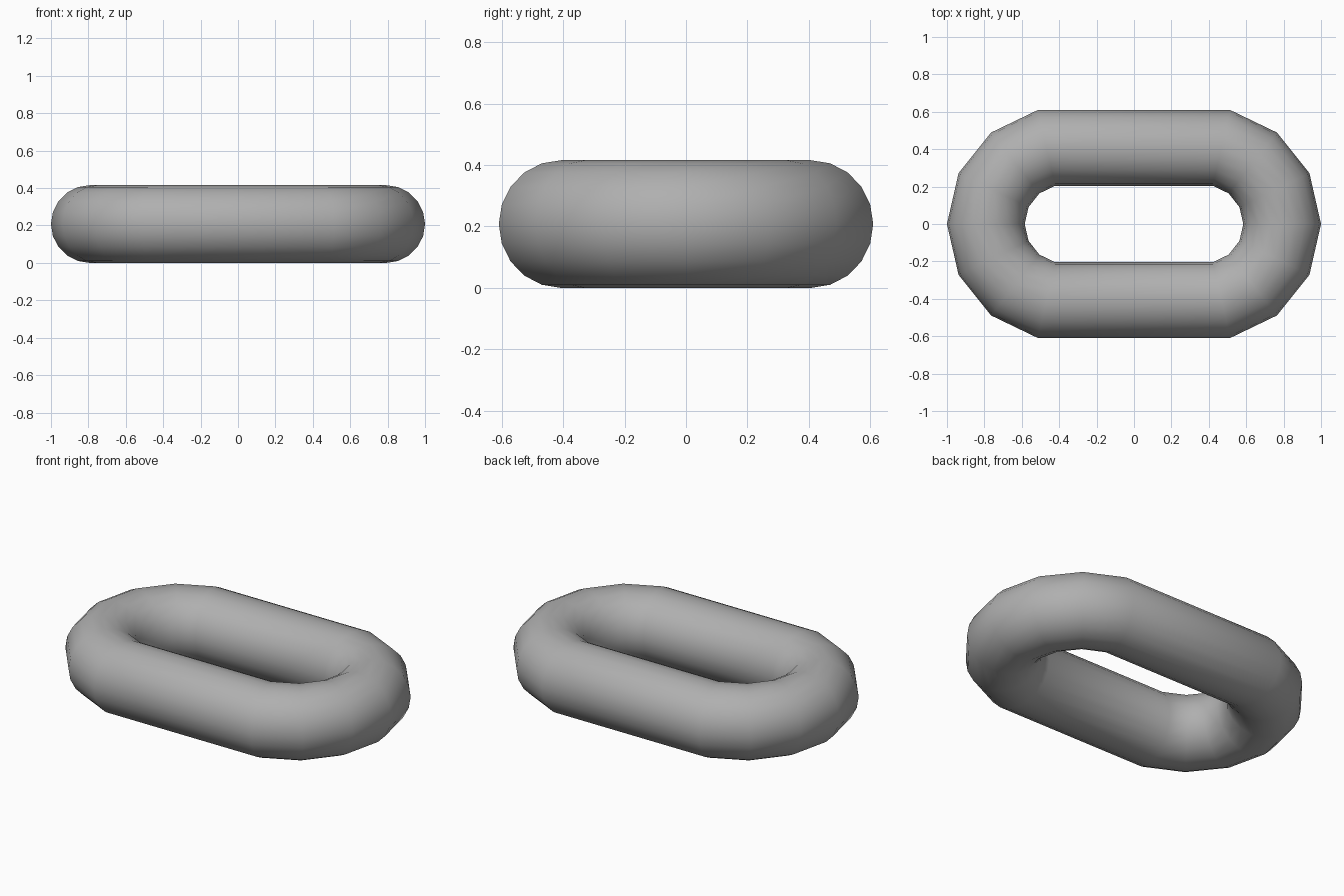
import bpy

if "Cube" in bpy.data.objects:
    bpy.data.objects.remove(bpy.data.objects["Cube"])

TUBE = 0.2078     # tube radius
RING = 0.4175     # end bend radius
SHIFT = 1.0 - RING - TUBE

# Chain link: a low-poly ring pulled apart into two bends and straight sides
bpy.ops.mesh.primitive_torus_add(major_segments=14, minor_segments=20,
                                 major_radius=RING, minor_radius=TUBE,
                                 location=(0, 0, 0))
link = bpy.context.object
link.name = "chain_link"
for v in link.data.vertices:
    v.co.x += SHIFT if v.co.x > 0 else -SHIFT
    v.co.z += TUBE
bpy.ops.object.shade_smooth()

# Dark steel colour
steel = bpy.data.materials.new("dark_steel")
steel.diffuse_color = (0.43, 0.43, 0.43, 1)
steel.use_nodes = True
steel.node_tree.nodes["Principled BSDF"].inputs["Base Color"].default_value = steel.diffuse_color
link.data.materials.append(steel)
